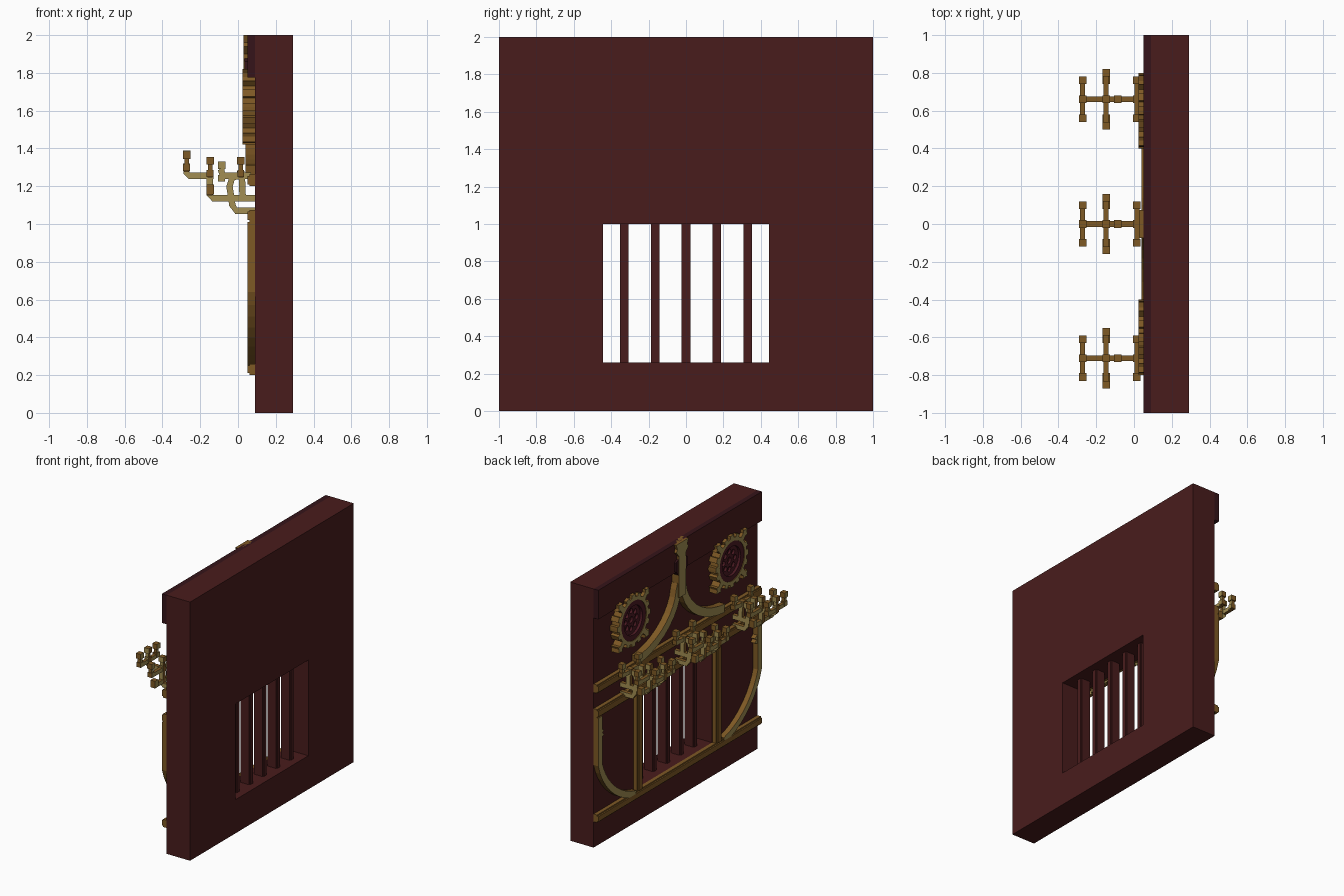
import bpy, bmesh, math
from mathutils import Matrix, Vector

if "Cube" in bpy.data.objects:
    bpy.data.objects.remove(bpy.data.objects["Cube"])


def material(name, rgb):
    m = bpy.data.materials.new(name)
    m.diffuse_color = (*rgb, 1)
    m.use_nodes = True
    m.node_tree.nodes["Principled BSDF"].inputs["Base Color"].default_value = m.diffuse_color
    return m


MAROON = material("maroon wall", (0.066, 0.0115, 0.0115))
WINE = material("dark wine", (0.036, 0.007, 0.010))
RED = material("deep red", (0.070, 0.010, 0.016))
GOLD = material("brown gold", (0.21, 0.10, 0.018))
BRASS = material("pale brass", (0.36, 0.27, 0.085))

# local X, Y, Z of a flat plate become world Y, Z, X (wall) or X, Z, -Y (side-on)
TO_WALL = Matrix(((0, 0, 1, 0), (1, 0, 0, 0), (0, 1, 0, 0), (0, 0, 0, 1)))
SIDE_ON = Matrix(((1, 0, 0, 0), (0, 0, -1, 0), (0, 1, 0, 0), (0, 0, 0, 1)))


def add_mesh(name, mesh, mat, flat_mat=None, axis=0):
    """flat_mat colours the faces that look along the given axis."""
    mesh.materials.clear()
    mesh.materials.append(mat)
    mesh.materials.append(flat_mat or mat)
    for p in mesh.polygons:
        p.material_index = 1 if abs(p.normal[axis]) > 0.9 else 0
        p.use_smooth = False
    ob = bpy.data.objects.new(name, mesh)
    bpy.context.collection.objects.link(ob)
    return ob


def plate(name, outlines, x0, x1, mat, flat_mat=None, turn=TO_WALL, axis=0):
    """Flat plate from 2D outlines; inner outlines are holes."""
    c = bpy.data.curves.new(name, 'CURVE')
    c.dimensions = '2D'
    c.fill_mode = 'BOTH'
    c.extrude = (x1 - x0) / 2
    for pts in outlines:
        s = c.splines.new('POLY')
        s.points.add(len(pts) - 1)
        for p, (y, z) in zip(s.points, pts):
            p.co = (y, z, 0, 1)
        s.use_cyclic_u = True
    tmp = bpy.data.objects.new("tmp", c)
    bpy.context.collection.objects.link(tmp)
    bpy.context.view_layer.update()
    dg = bpy.context.evaluated_depsgraph_get()
    mesh = bpy.data.meshes.new_from_object(tmp.evaluated_get(dg))
    bpy.data.objects.remove(tmp)
    mesh.transform(turn @ Matrix.Translation((0, 0, (x0 + x1) / 2)))
    return add_mesh(name, mesh, mat, flat_mat, axis)


def boxes(name, items, mat, flat_mat=None, axis=0):
    bm = bmesh.new()
    for x0, x1, y0, y1, z0, z1 in items:
        m = Matrix.Translation(((x0 + x1) / 2, (y0 + y1) / 2, (z0 + z1) / 2)) @ \
            Matrix.Diagonal((x1 - x0, y1 - y0, z1 - z0, 1))
        bmesh.ops.create_cube(bm, size=1, matrix=m)
    mesh = bpy.data.meshes.new(name)
    bm.to_mesh(mesh)
    bm.free()
    return add_mesh(name, mesh, mat, flat_mat, axis)


def rect(y0, y1, z0, z1):
    return [(y0, z0), (y1, z0), (y1, z1), (y0, z1)]


def ring(cy, cz, r, n=32):
    return [(cy + r * math.cos(2 * math.pi * i / n), cz + r * math.sin(2 * math.pi * i / n)) for i in range(n)]


def ribbon(path, width):
    """Closed outline of constant width around an open path."""
    left, right = [], []
    for i, p in enumerate(path):
        a, b = Vector(path[max(i - 1, 0)]), Vector(path[min(i + 1, len(path) - 1)])
        d = (b - a).normalized() * width / 2
        left.append((p[0] - d.y, p[1] + d.x))
        right.append((p[0] + d.y, p[1] - d.x))
    return left + right[::-1]


def flat_arc(cy, cz, ry, rz, flat, n=9):
    """Quarter ellipse, flattened toward its chord."""
    out = []
    for i in range(n + 1):
        t = i / n
        a = math.pi / 2 * t
        c = math.cos(a) * (1 - flat) + (1 - t) * flat
        s = math.sin(a) * (1 - flat) + t * flat
        out.append((cy + ry * c, cz + rz * s))
    return out


def flip(pts, side):
    return [(y * side, z) for y, z in pts]


# wall slab with window opening, top beam
plate("wall", [rect(-1, 1, 0, 2), rect(-0.445, 0.445, 0.26, 1.0)], 0.09, 0.29, MAROON)
boxes("top_beam", [(0.05, 0.09, -1, 1, 1.775, 2)], WINE, MAROON, 0)

# window bars with stepped edges
bars = []
for i in range(-2, 3):
    y = i * 0.165
    bars += [(0.155, 0.225, y - 0.023, y + 0.023, 0.26, 1.0), (0.147, 0.233, y - 0.016, y + 0.016, 0.26, 1.0)]
boxes("window_bars", bars, MAROON)

# horizontal rails with a raised bead
for name, z0, z1 in (("bottom_rail", 0.2, 0.26), ("middle_rail", 1.01, 1.075), ("upper_rail", 1.2, 1.265)):
    boxes(name, [(0.06, 0.09, -1, 1, z0, z1), (0.05, 0.06, -1, 1, z0 + 0.01, z1 - 0.01)], GOLD)

for side, tag in ((1, "left"), (-1, "right")):
    # window post
    y0, y1 = sorted((0.45 * side, 0.515 * side))
    boxes("window_post_" + tag, [(0.06, 0.09, y0, y1, 0.26, 1.01),
                                 (0.05, 0.06, y0 + 0.012, y1 - 0.012, 0.26, 1.01)], GOLD)
    # curved side panel trim with a small cusp
    trim = [(0.975, 1.01)] + flat_arc(0.54, 0.64, 0.435, -0.39, 0.35)
    plate("panel_trim_" + tag, [flip(ribbon(trim, 0.05), side)], 0.05, 0.09, GOLD, BRASS)
    plate("panel_cusp_" + tag, [flip([(0.955, 0.91), (0.92, 0.89), (0.94, 0.875),
                                      (0.92, 0.855), (0.955, 0.84)], side)], 0.055, 0.09, GOLD, BRASS)
    # flaring arch leg
    leg = [(0.015, 1.68)] + flat_arc(0.53, 1.64, -0.50, -0.36, 0.15)
    plate("arch_leg_" + tag, [flip(ribbon(leg, 0.065), side)], 0.04, 0.09, GOLD, BRASS)
    # dark corbel beside the centre post
    plate("corbel_" + tag, [flip([(0.03, 1.74), (0.07, 1.79), (0.07, 1.86), (0.03, 1.88)], side)],
          0.035, 0.09, WINE)

    # rosette: toothed ring with four diagonal cusps
    cy, cz = 0.6 * side, 1.62
    outline = []
    for q in range(4):
        for deg, r in ((0, 0.2), (6, 0.2), (7, 0.178), (15, 0.178), (16, 0.2), (27, 0.2), (28, 0.178),
                       (38, 0.18), (40, 0.215), (36, 0.235), (41, 0.24), (45, 0.262), (49, 0.24),
                       (54, 0.235), (50, 0.215), (52, 0.18), (62, 0.178), (63, 0.2), (74, 0.2),
                       (75, 0.178), (83, 0.178), (84, 0.2)):
            a = math.pi / 2 * q + math.radians(deg)
            outline.append((cy + r * math.cos(a), cz + r * math.sin(a)))
    plate("rosette_ring_" + tag, [outline, ring(cy, cz, 0.152)], 0.025, 0.09, GOLD, BRASS)
    plate("rosette_inner_ring_" + tag, [ring(cy, cz, 0.153), ring(cy, cz, 0.112)], 0.03, 0.09, RED)
    plate("rosette_back_" + tag, [ring(cy, cz, 0.114)], 0.07, 0.09, MAROON)
    holes = [ring(cy, cz, 0.025, 12)]
    for i in range(8):
        a = 2 * math.pi * i / 8
        holes.append(ring(cy + 0.068 * math.cos(a), cz + 0.068 * math.sin(a), 0.02, 12))
    plate("rosette_tracery_" + tag, [ring(cy, cz, 0.114)] + holes, 0.05, 0.068, RED)

# centre post with flared cap
plate("centre_post", [[(-0.04, 1.58), (0.04, 1.58), (0.04, 1.9), (0.075, 1.94), (0.06, 1.96), (0.075, 2.0),
                       (-0.075, 2.0), (-0.06, 1.96), (-0.075, 1.94), (-0.04, 1.9)]], 0.03, 0.09, GOLD, BRASS)


def cup(x, y, z):
    """Candle holder: base, neck and flared top."""
    return [(x - w, x + w, y - w, y + w, z + a, z + b)
            for w, a, b in ((0.018, 0, 0.035), (0.012, 0.035, 0.065), (0.02, 0.065, 0.105))]


# branched candle holders: flat arms, pale on the broad faces
ARMS = {
    "low_bracket": [(0.09, 1.07), (-0.01, 1.07), (-0.03, 1.1), (-0.045, 1.2), (-0.03, 1.245), (0.01, 1.255)],
    "main_arm": [(0.09, 1.137), (-0.135, 1.137), (-0.15, 1.155), (-0.15, 1.27)],
    "outer_arm": [(-0.13, 1.255), (-0.26, 1.255), (-0.272, 1.27), (-0.272, 1.3)],
    "inner_arm": [(0.07, 1.255), (-0.07, 1.255), (-0.085, 1.27), (-0.09, 1.29)],
    "upright": [(0.025, 1.135), (0.02, 1.26)],
}
for k, cy in enumerate((0.66, 0.0, -0.71)):
    for name, path in ARMS.items():
        plate("candle_%s_%d" % (name, k), [ribbon(path, 0.034)], -cy - 0.015, -cy + 0.015,
              GOLD, BRASS, SIDE_ON, 1)
    boxes("candle_cups_%d" % k, cup(-0.272, cy, 1.285) + cup(-0.148, cy, 1.25) + cup(-0.087, cy, 1.225)
          + [(-0.005, 0.035, cy - 0.02, cy + 0.02, 1.235, 1.28)], GOLD, BRASS, 1)
    # sideways arms: x, half span, arm height
    cross = []
    for x, span, z in ((-0.272, 0.1, 1.29), (-0.148, 0.14, 1.26), (-0.148, 0.1, 1.165), (0.015, 0.1, 1.26)):
        cross.append((x - 0.013, x + 0.013, cy - span, cy + span, z - 0.015, z + 0.015))
        for s in (-1, 1):
            y = cy + s * span
            if z > 1.2:
                cross += cup(x, y, z - 0.01)
            else:
                cross.append((x - 0.02, x + 0.02, y - 0.02, y + 0.02, z - 0.01, z + 0.045))
    boxes("candle_cross_arms_%d" % k, cross, GOLD, BRASS, 0)
